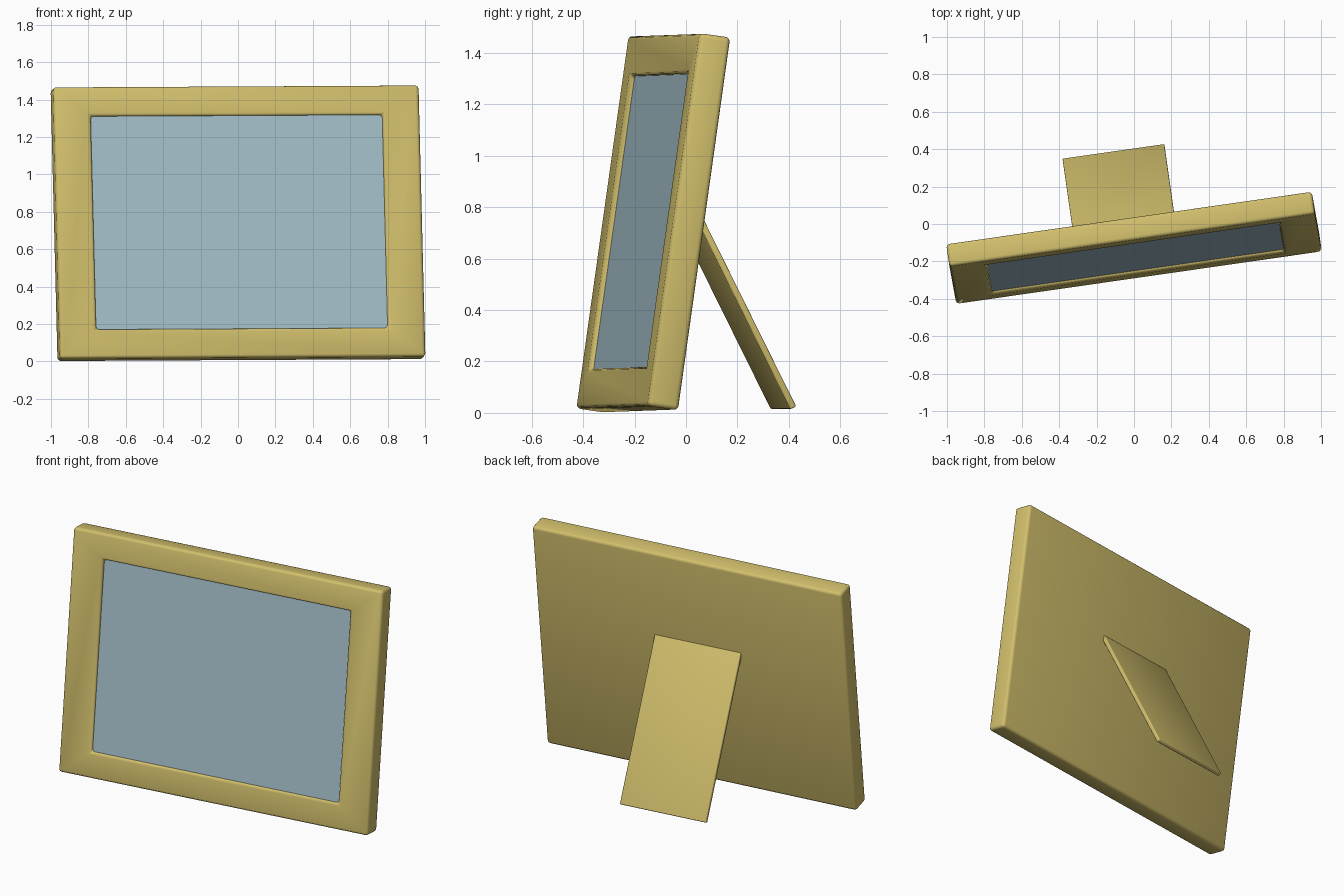
import bpy, math
from mathutils import Matrix, Vector

if "Cube" in bpy.data.objects:
    bpy.data.objects.remove(bpy.data.objects["Cube"])

W, H, D = 1.975, 1.465, 0.122        # frame width, height, depth
BX, BZ = 0.2, 0.157                  # border widths
YAW, TILT, ROLL = (math.radians(a) for a in (8.13, 8.1, 0.3))


def material(name, color):
    m = bpy.data.materials.new(name)
    m.diffuse_color = (*color, 1)
    m.use_nodes = True
    m.node_tree.nodes["Principled BSDF"].inputs["Base Color"].default_value = m.diffuse_color
    return m


gold = material("warm_gold", (0.64, 0.52, 0.15))
pane = material("pale_blue_glass", (0.37, 0.52, 0.59))


def make(name, verts, faces, mat, matrix, bevel):
    me = bpy.data.meshes.new(name)
    me.from_pydata([matrix @ Vector(v) for v in verts], [], faces)
    me.materials.append(mat)
    ob = bpy.data.objects.new(name, me)
    bpy.context.collection.objects.link(ob)
    if bevel:
        b = ob.modifiers.new("rounded_edges", "BEVEL")
        b.width, b.segments = bevel, 3
        b.limit_method = "ANGLE"
        me.shade_smooth()
    return ob


def loft(rings):
    """Stack of rectangles (half x, half z, y, centre z), capped at both ends."""
    verts, faces = [], []
    for hx, hz, y, cz in rings:
        verts += [(sx * hx, y, cz + sz * hz)
                  for sx, sz in ((-1, -1), (1, -1), (1, 1), (-1, 1))]
    for r in range(len(rings) - 1):
        for i in range(4):
            j = (i + 1) % 4
            faces.append((r*4 + i, r*4 + 4 + i, r*4 + 4 + j, r*4 + j))
    n = len(rings) * 4
    faces += [(0, 1, 2, 3), (n - 1, n - 2, n - 3, n - 4)]
    # the first ring is the back, so flip everything to face outwards
    return verts, [f[::-1] for f in faces]


yaw = Matrix.Rotation(YAW, 4, "Z")
lean = yaw @ Matrix.Rotation(-TILT, 4, "X") @ Matrix.Rotation(-ROLL, 4, "Y")
c = H / 2
ix, iz = W / 2 - BX, H / 2 - BZ

# Frame with closed back and recessed front
v, f = loft([(W/2, c, 0, c), (W/2, c, -D, c), (ix, iz, -D, c), (ix, iz, -D + 0.05, c)])
frame = make("frame", v, f, gold, lean, 0.018)

# Glass pane inside the opening
v, f = loft([(ix + .002, iz + .002, -D + 0.028, c), (ix + .002, iz + .002, -D + 0.02, c)])
glass = make("glass_pane", v, f, pane, lean, 0)

# Rear easel leg, from the back panel down to the table
foot, top = Vector((-0.04, 0.571, 0.02)), Vector((-0.04, 0.129, 0.905))
axis = top - foot
T = 0.025
v, f = loft([(0.275, axis.length/2, 0, axis.length/2), (0.275, axis.length/2, -T, axis.length/2)])
leg_m = yaw @ Matrix.Translation(foot) @ Matrix.Rotation(math.atan2(-axis.y, axis.z), 4, "X")
leg = make("easel_leg", v, f, gold, leg_m, 0.006)

# Centre on x and y, stand on z = 0
parts = [frame, glass, leg]
pts = [p.co for o in parts for p in o.data.vertices]
lo = [min(p[i] for p in pts) for i in range(3)]
hi = [max(p[i] for p in pts) for i in range(3)]
shift = Matrix.Translation((-(lo[0] + hi[0]) / 2, -(lo[1] + hi[1]) / 2, -lo[2]))
for o in parts:
    o.data.transform(shift)
    o.data.update()
